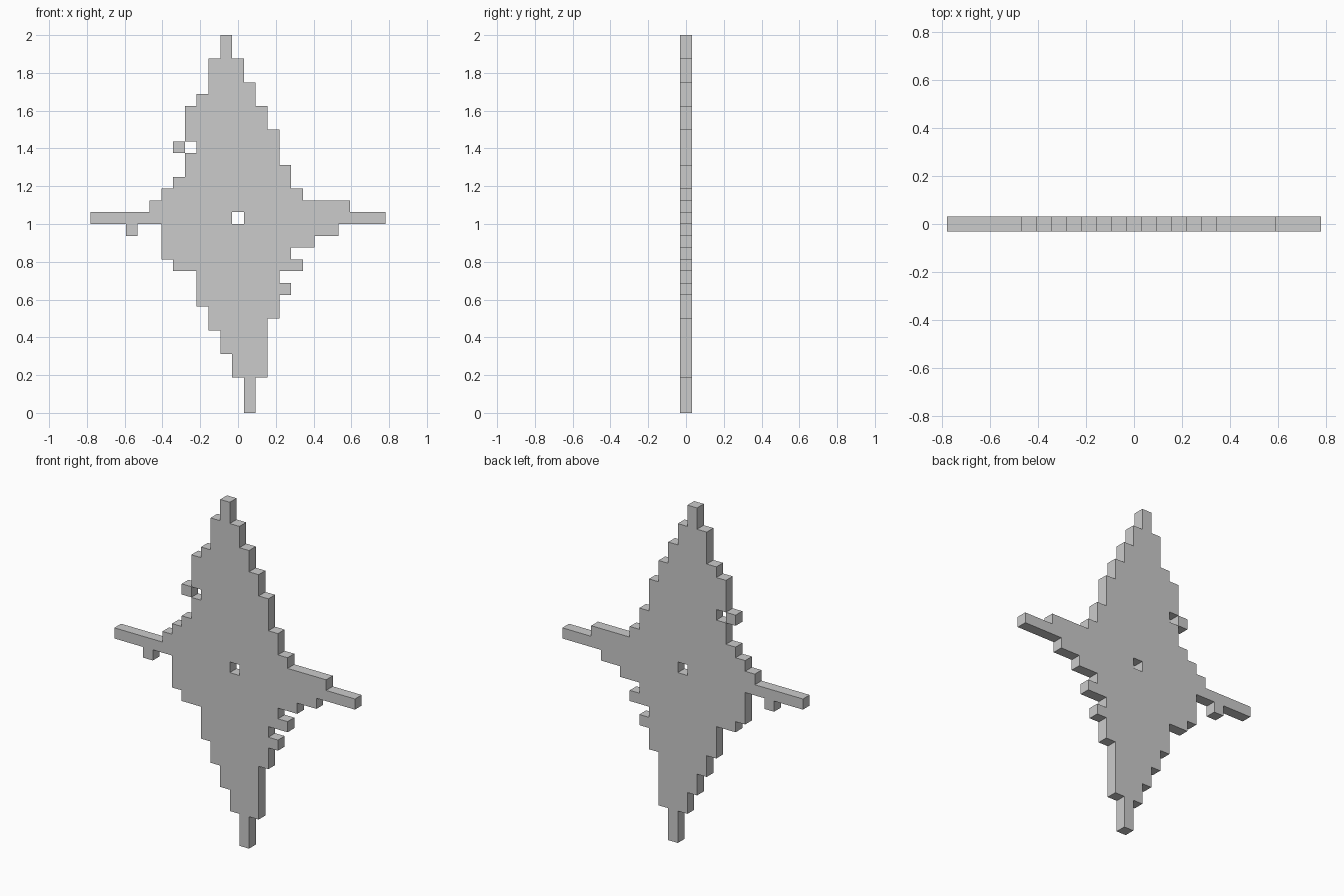
import bpy, bmesh

if "Cube" in bpy.data.objects:
    bpy.data.objects.remove(bpy.data.objects["Cube"])

U = 1 / 16  # pixel size

# Outline spans: (number of rows, first column, last column), bottom to top
SPANS = [(3, 1, 1), (2, 0, 2), (2, -1, 2), (1, -2, 2), (1, -2, 3), (1, -3, 3),
         (1, -3, 4), (1, -3, 3), (1, -5, 5), (1, -6, 4), (1, -6, 6), (1, -6, 8),
         (1, -12, 12), (1, -7, 9), (1, -6, 5), (1, -5, 4), (1, -4, 4),
         (3, -4, 3), (2, -4, 2), (1, -3, 1), (1, -2, 1), (2, -2, 0), (2, -1, -1)]

cells, row = set(), 0
for count, a, b in SPANS:
    for _ in range(count):
        cells |= {(i, row) for i in range(a, b + 1)}
        row += 1

# Centre hole, notch, and the two stray pixels on the left
cells -= {(0, 16), (-4, 22)}
cells |= {(-5, 22), (-9, 15)}

bm = bmesh.new()
verts = {}


def vert(i, side, k):
    key = (i, side, k)
    if key not in verts:
        verts[key] = bm.verts.new(((i - 0.5) * U, (side - 0.5) * U, k * U))
    return verts[key]


def quad(*keys):
    bm.faces.new([vert(*key) for key in keys])


for i, k in sorted(cells):
    # Front and back
    quad((i, 0, k), (i + 1, 0, k), (i + 1, 0, k + 1), (i, 0, k + 1))
    quad((i, 1, k), (i, 1, k + 1), (i + 1, 1, k + 1), (i + 1, 1, k))
    # Rim walls only where the neighbour is empty
    for di, dk, p, q in ((0, -1, (0, 0), (1, 0)), (1, 0, (1, 0), (1, 1)),
                         (0, 1, (1, 1), (0, 1)), (-1, 0, (0, 1), (0, 0))):
        if (i + di, k + dk) not in cells:
            a, b = (i + p[0], k + p[1]), (i + q[0], k + q[1])
            quad((a[0], 0, a[1]), (a[0], 1, a[1]), (b[0], 1, b[1]), (b[0], 0, b[1]))

mesh = bpy.data.meshes.new("pixel_star")
bm.to_mesh(mesh)
bm.free()
star = bpy.data.objects.new("pixel_star", mesh)
bpy.context.collection.objects.link(star)
